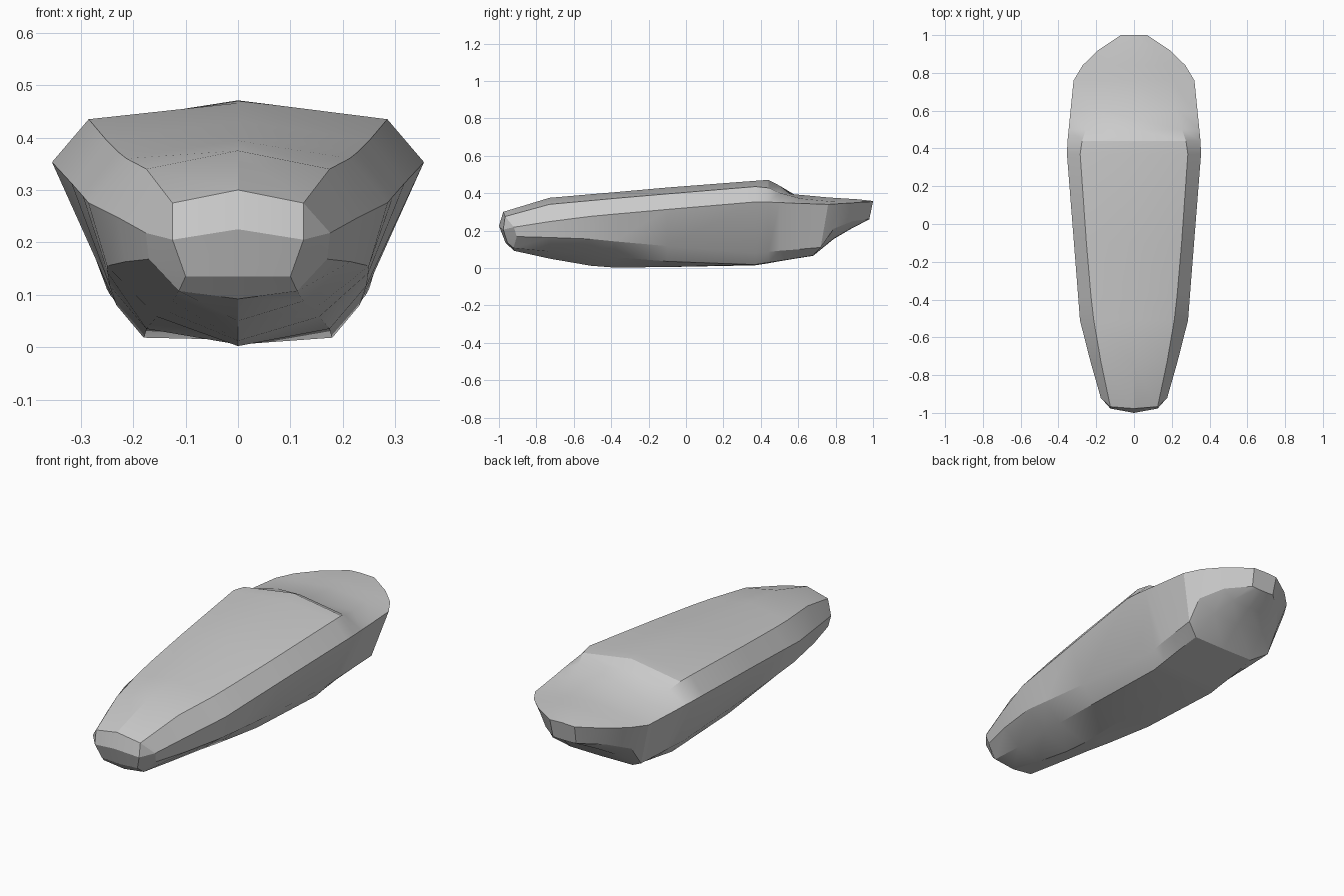
import bpy, bmesh
from math import radians

# Each half ring runs: keel, bottom edge, chine, widest rail, shoulder, top centre
rings = []

# Blunt faceted nose: centre seam, front panel, then corner facets
M, Q = (0, -1, .225), (0, -.965, .135)
N, P = (.125, -.977, .205), (.1, -.955, .135)
rings.append([Q, Q, Q, M, M, M])
rings.append([Q, P, P, N, N, M])
rings.append([(0, -.92, .092), (.113, -.922, .107), (.17, -.905, .168),
              (.176, -.92, .218), (.125, -.967, .275), (0, -.977, .3)])

# Main body: y, keel z, bottom edge, chine, widest, shoulder, top z
body = [
    (-.73, .05, (.125, .088), (.215, .163), (.23, .248), (.175, .34), .375),
    (-.51, .012, (.145, .072), (.25, .155), (.286, .276), (.213, .36), .394),
    (-.38, .002, (.155, .058), (.249, .142), (.296, .288), (.228, .372), .405),
    (-.1, .005, (.175, .035), (.245, .117), (.318, .313), (.252, .396), .43),
    (.37, .014, (.18, .018), (.232, .08), (.355, .353), (.285, .435), .466),
    (.44, .025, (.18, .029), (.234, .086), (.352, .352), (.275, .428), .471),
    (.5, .036, (.18, .038), (.238, .092), (.346, .35), (.255, .402), .44),
]
for y, keel, b, c, w, s, top in body:
    rings.append([(0, y, keel)] + [(x, y, z) for x, z in (b, c, w, s)] + [(0, y, top)])

# Foot of the hump, where the body steps down to the rear deck
rings.append([(0, .56, .046), (.18, .56, .047), (.243, .58, .098),
              (.338, .58, .346), (.22, .615, .371), (0, .555, .396)])

# Rounded rear deck with a raked underside: low y, chine y, rim y, then heights
tail = [
    (.68, .72, .76, .065, (.175, .067), (.25, .11), (.32, .34), .377),
    (.79, .79, .84, .155, (.15, .158), (.245, .21), (.272, .345), .372),
    (.88, .89, .92, .208, (.11, .21), (.17, .25), (.19, .35), .367),
    (.98, .98, 1.0, .26, (.035, .26), (.065, .262), (.07, .355), .358),
]
for yl, yc, yr, keel, b, c, w, top in tail:
    rings.append([(0, yl, keel), (b[0], yl, b[1]), (c[0], yc, c[1]), (w[0], yr, w[1]),
                  (w[0] * .6, yr, w[1] * .55 + top * .45), (0, yr, top)])

# Skin the mirrored rings into one closed shell
bm = bmesh.new()
loops = []
for half in rings:
    full = half + [(-x, y, z) for x, y, z in half[-2:0:-1]]
    loops.append([bm.verts.new(p) for p in full])
n = len(loops[0])
for a, b in zip(loops, loops[1:]):
    for i in range(n):
        j = (i + 1) % n
        bm.faces.new((a[i], a[j], b[j], b[i]))
bm.faces.new(loops[-1])
bmesh.ops.remove_doubles(bm, verts=bm.verts, dist=1e-4)
bmesh.ops.recalc_face_normals(bm, faces=bm.faces)

mesh = bpy.data.meshes.new("hull_shell")
bm.to_mesh(mesh)
bm.free()
hull = bpy.data.objects.new("hull_shell", mesh)
bpy.context.collection.objects.link(hull)
bpy.context.view_layer.objects.active = hull
hull.select_set(True)
bpy.ops.object.shade_smooth_by_angle(angle=radians(22))
